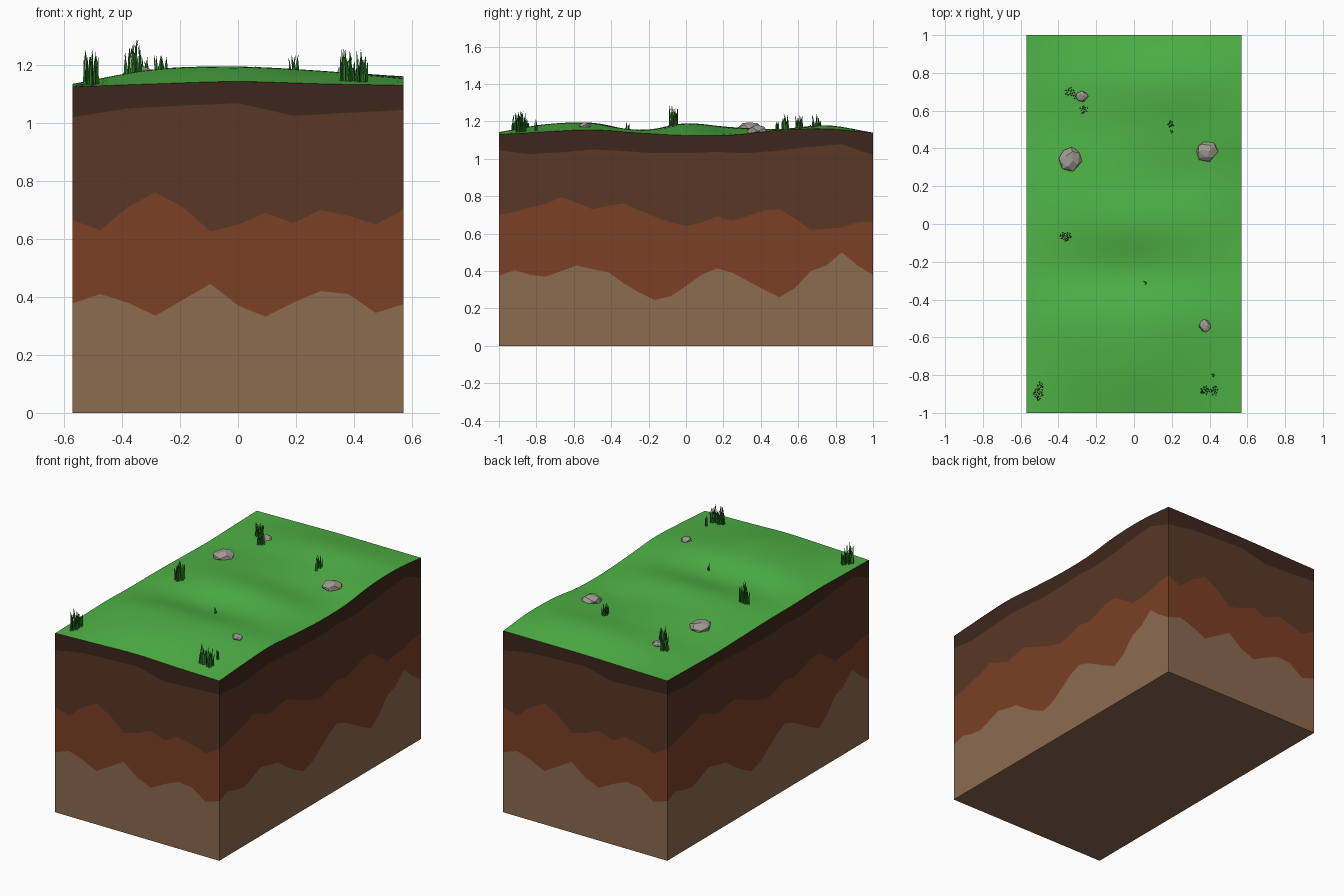
import bpy, bmesh, math, random
from mathutils import Vector

if "Cube" in bpy.data.objects:
    bpy.data.objects.remove(bpy.data.objects["Cube"])

random.seed(4)
W, L, NX, NY = 0.57, 1.0, 12, 24


def material(name, r, g, b):
    m = bpy.data.materials.new(name)
    m.diffuse_color = [(c / 255) ** 2.2 for c in (r, g, b)] + [1]
    m.use_nodes = True
    m.node_tree.nodes["Principled BSDF"].inputs["Base Color"].default_value = m.diffuse_color
    return m


def make(name, bm, mat, smooth=False):
    bm.normal_update()
    me = bpy.data.meshes.new(name)
    bm.to_mesh(me)
    bm.free()
    me.materials.append(mat)
    for p in me.polygons:
        p.use_smooth = smooth
    ob = bpy.data.objects.new(name, me)
    bpy.context.collection.objects.link(ob)
    return ob


# rolling ground height: coarse control grid, front row first
HILLS = [
    [1.125, 1.135, 1.143, 1.135, 1.130],
    [1.130, 1.170, 1.185, 1.165, 1.145],
    [1.135, 1.185, 1.192, 1.180, 1.155],
    [1.130, 1.150, 1.150, 1.155, 1.138],
    [1.130, 1.175, 1.190, 1.170, 1.125],
    [1.125, 1.165, 1.165, 1.140, 1.128],
    [1.120, 1.150, 1.160, 1.155, 1.155],
    [1.125, 1.155, 1.175, 1.178, 1.160],
    [1.130, 1.135, 1.140, 1.140, 1.140]]


def spline(v, t):
    i = min(int(t), len(v) - 2)
    f = t - i
    b, c = v[i], v[i + 1]
    a = v[i - 1] if i else 2 * b - c
    d = v[i + 2] if i + 2 < len(v) else 2 * c - b
    return b + f * (c - a) / 2 + f * f * (a - 2.5 * b + 2 * c - d / 2) + f ** 3 * (1.5 * (b - c) + (d - a) / 2)


def ground(x, y):
    tx = min(max((x / W + 1) * 2, 0), 4)
    ty = min(max((y / L + 1) * 4, 0), 8)
    return spline([spline(row, tx) for row in HILLS], ty)


# turf surface
turf_mat = material("turf", 80, 178, 72)
bm = bmesh.new()
gx, gy = NX * 2, NY * 2
rows = []
for j in range(gy + 1):
    row = []
    for i in range(gx + 1):
        x, y = W * (2 * i / gx - 1), L * (2 * j / gy - 1)
        row.append(bm.verts.new((x, y, ground(x, y))))
    rows.append(row)
for j in range(gy):
    for i in range(gx):
        bm.faces.new((rows[j][i], rows[j][i + 1], rows[j + 1][i + 1], rows[j + 1][i]))
make("grass_top", bm, turf_mat, True)

# block outline, counter-clockwise from the front left corner
half = [(W * (2 * i / NX - 1), -L) for i in range(NX)] + [(W, L * (2 * j / NY - 1)) for j in range(NY)]
outline = half + [(-x, -y) for x, y in half]

# soil boundaries along the front and right side; back and left repeat them
coarse = [1.02, 1.05, 1.06, 1.068, 1.025, 1.035,
          1.045, 1.025, 1.035, 1.05, 1.042, 1.03, 1.03, 1.037, 1.03, 1.045, 1.065, 1.078]
dark_line = []
for k, z in enumerate(coarse):
    dark_line += [z, (z + coarse[(k + 1) % len(coarse)]) / 2]
brown_line = [.665, .63, .71, .76, .71, .625, .65, .69, .655, .70, .68, .65,
              .70, .715, .74, .76, .795, .765, .73, .75, .76, .725, .69, .66,
              .64, .66, .69, .67, .695, .725, .73, .68, .62, .625, .635, .66]
red_line = [.378, .41, .38, .335, .39, .445, .37, .332, .38, .42, .41, .345,
            .375, .405, .38, .37, .40, .43, .41, .395, .335, .285, .245, .265,
            .32, .38, .415, .39, .345, .30, .26, .31, .40, .43, .50, .43]
top_line = [ground(x, y) for x, y in outline]
lines = [top_line, dark_line * 2, brown_line * 2, red_line * 2, [0] * len(outline)]
soils = [("topsoil_layer", (64, 43, 33)), ("brown_soil_layer", (90, 58, 42)),
         ("red_clay_layer", (122, 66, 41)), ("tan_subsoil_layer", (139, 107, 81))]

# soil layers as wall bands, the lowest closed by the base
for k, (name, col) in enumerate(soils):
    bm = bmesh.new()
    up, lo = [[bm.verts.new((x, y, z)) for (x, y), z in zip(outline, ln)] for ln in lines[k:k + 2]]
    for i in range(len(up)):
        n = (i + 1) % len(up)
        bm.faces.new((lo[i], lo[n], up[n], up[i]))
    if k == 3:
        bm.faces.new(lo[::-1])
    make(name, bm, material(name, *col))

# half-buried faceted rocks: x, y, radius
stone = material("stone", 160, 152, 145)
for x, y, r in [(-.34, .34, .066), (.385, .385, .058), (.375, -.54, .035), (-.275, .675, .033)]:
    bm = bmesh.new()
    base = ground(x, y)
    for k in range(26):
        z = 1 - 2 * (k + .5) / 26
        a = k * 2.4 + random.uniform(-.4, .4)
        s = math.sqrt(1 - z * z)
        v = Vector((s * math.cos(a), s * math.sin(a), z * .6)) * r * random.uniform(.88, 1.05)
        bm.verts.new(v + Vector((x, y, base + r * .1)))
    hull = bmesh.ops.convex_hull(bm, input=bm.verts)
    bmesh.ops.delete(bm, geom=[v for v in bm.verts if not v.link_faces], context='VERTS')
    bmesh.ops.dissolve_limit(bm, angle_limit=math.radians(14), verts=bm.verts, edges=bm.edges)
    bmesh.ops.recalc_face_normals(bm, faces=bm.faces)
    make("rock", bm, stone)


def blade(bm, x, y, h, w):
    """thin three-sided blade, bending towards its tip"""
    a, lean = random.uniform(0, 6.28), random.uniform(.02, .16) * h
    z0 = ground(x, y) - .005
    rings = []
    for t, s in ((0, 1), (.5, .75), (.8, .4)):
        c = Vector((x + lean * t * t * math.cos(a), y + lean * t * t * math.sin(a), z0 + h * t))
        rings.append([bm.verts.new(c + Vector((math.cos(a + q * 2.094), math.sin(a + q * 2.094), 0)) * w * s)
                      for q in range(3)])
    tip = bm.verts.new((x + lean * math.cos(a), y + lean * math.sin(a), z0 + h))
    for q in range(3):
        n = (q + 1) % 3
        for lo, up in zip(rings, rings[1:]):
            bm.faces.new((lo[q], lo[n], up[n], up[q]))
        bm.faces.new((rings[-1][q], rings[-1][n], tip))


# grass tufts: x, y, half width, half depth, height, blade count
blade_mat = material("blades", 52, 128, 46)
tufts = [(-.505, -.90, .025, .035, .13, 18), (-.495, -.855, .018, .018, .11, 8),
         (-.36, -.065, .03, .025, .135, 18), (-.34, .70, .025, .025, .10, 14),
         (-.315, .675, .012, .012, .07, 4), (-.265, .605, .022, .022, .09, 10),
         (.195, .53, .018, .018, .09, 8), (.20, .49, .008, .008, .06, 3),
         (.375, -.88, .025, .025, .125, 14), (.425, -.885, .022, .025, .12, 12),
         (.42, -.80, .01, .008, .07, 3), (.06, -.31, .01, .008, .05, 3)]
for x, y, rx, ry, h, count in tufts:
    bm = bmesh.new()
    for k in range(count):
        a, d = k * 2.4, math.sqrt((k + .5) / count)
        blade(bm, x + rx * d * math.cos(a), y + ry * d * math.sin(a),
              h * random.uniform(.55, 1.0), .0055)
    make("grass_tuft", bm, blade_mat)
